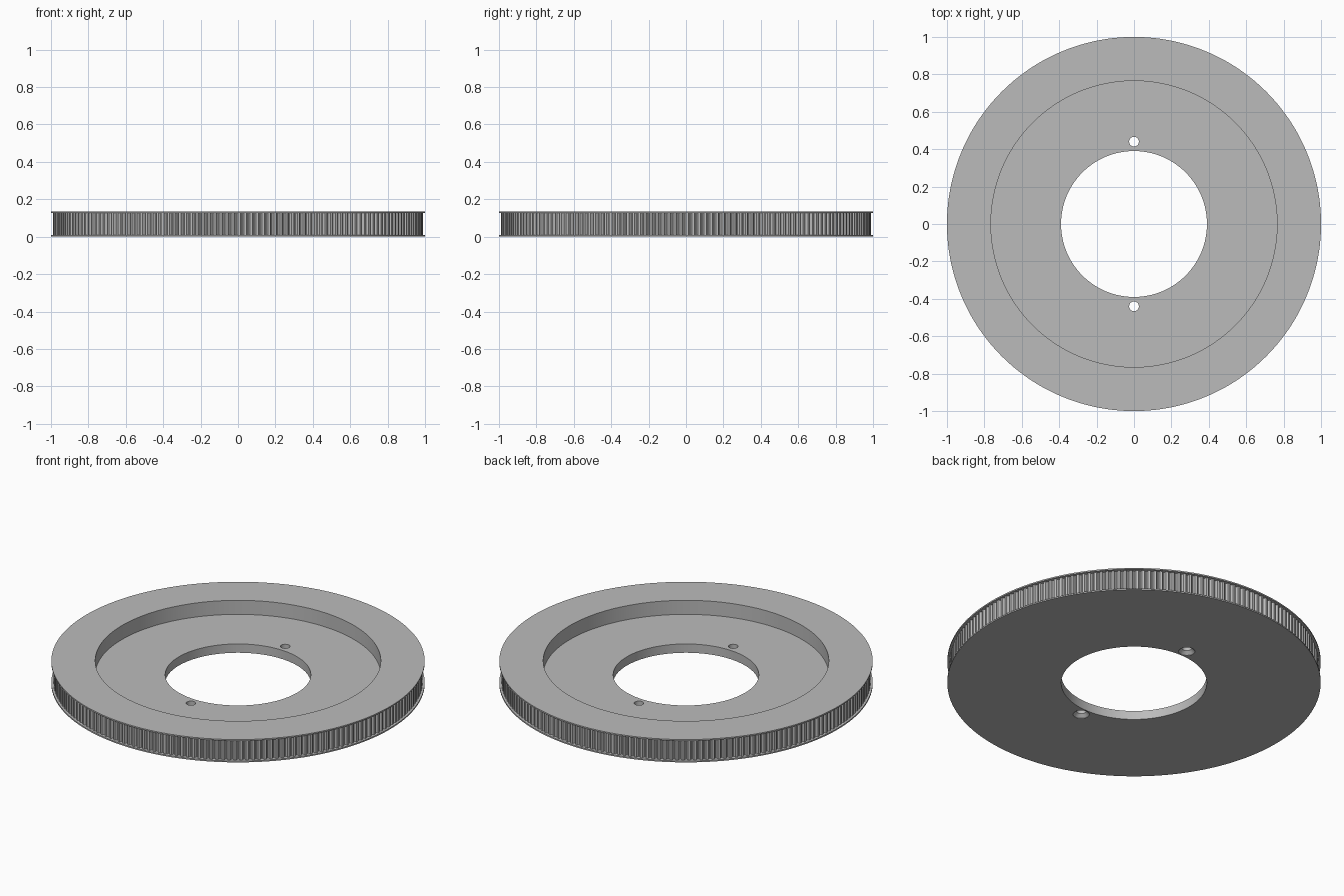
import bpy, bmesh, math

cube = bpy.data.objects.get("Cube")
if cube:
    bpy.data.objects.remove(cube, do_unlink=True)

TEETH = 192
GROOVE = [0, 0, 0, 0, 0.75, 1, 1, 0.75]     # groove depth across one tooth pitch
SEGS = TEETH * len(GROOVE)
TOOTH_R, TOOTH_DEPTH = 0.988, 0.012
FLOOR, HEIGHT, FLANGE = 0.052, 0.135, 0.008
BORE_R, RECESS_R = 0.39, 0.765

grey = bpy.data.materials.new("light grey")
grey.use_nodes = True
colour = (0.5, 0.5, 0.5, 1)
grey.diffuse_color = colour
grey.node_tree.nodes["Principled BSDF"].inputs["Base Color"].default_value = colour


def lathe(name, profile, segs, closed):
    """Revolve (radius, z, toothed) points; join ends or cap them."""
    bm = bmesh.new()
    rings = []
    for r, z, toothed in profile:
        ring = []
        for i in range(segs):
            a = 2 * math.pi * i / segs
            rad = r - TOOTH_DEPTH * GROOVE[i % len(GROOVE)] if toothed else r
            ring.append(bm.verts.new((rad * math.cos(a), rad * math.sin(a), z)))
        rings.append(ring)
    pairs = list(zip(rings, rings[1:]))
    if closed:
        pairs.append((rings[-1], rings[0]))
    else:
        bm.faces.new(rings[0])
        bm.faces.new(rings[-1])
    for lo, hi in pairs:
        for i in range(segs):
            j = (i + 1) % segs
            bm.faces.new((lo[i], lo[j], hi[j], hi[i]))
    bmesh.ops.recalc_face_normals(bm, faces=bm.faces)
    mesh = bpy.data.meshes.new(name)
    bm.to_mesh(mesh)
    bm.free()
    mesh.materials.append(grey)
    obj = bpy.data.objects.new(name, mesh)
    bpy.context.collection.objects.link(obj)
    return obj


# Pulley body: web, two thin flanges, toothed rim and recess
body = lathe("toothed_pulley", [
    (BORE_R, 0, False), (1, 0, False), (1, FLANGE, False),
    (TOOTH_R, FLANGE, True), (TOOTH_R, HEIGHT - FLANGE, True),
    (1, HEIGHT - FLANGE, False), (1, HEIGHT, False),
    (RECESS_R, HEIGHT, False), (RECESS_R, FLOOR, False), (BORE_R, FLOOR, False),
], SEGS, True)

# Two screw holes, countersunk from below
cutters = []
for side in (-1, 1):
    cutter = lathe("screw_hole_cutter", [
        (0.044, -0.02, False), (0.044, 0.002, False),
        (0.026, 0.02, False), (0.026, 0.1, False)], 32, False)
    cutter.location.y = side * 0.44
    cutter.hide_render = True
    cutters.append(cutter)
    cut = body.modifiers.new("screw_hole", 'BOOLEAN')
    cut.operation = 'DIFFERENCE'
    cut.solver = 'EXACT'
    cut.object = cutter

# Apply the cuts and remove the cutters
bpy.context.view_layer.update()
graph = bpy.context.evaluated_depsgraph_get()
cut_mesh = bpy.data.meshes.new_from_object(body.evaluated_get(graph))
body.modifiers.clear()
body.data = cut_mesh
for cutter in cutters:
    bpy.data.objects.remove(cutter, do_unlink=True)

bpy.ops.object.select_all(action='DESELECT')
body.select_set(True)
bpy.context.view_layer.objects.active = body
bpy.ops.object.shade_smooth_by_angle(angle=math.radians(25))
